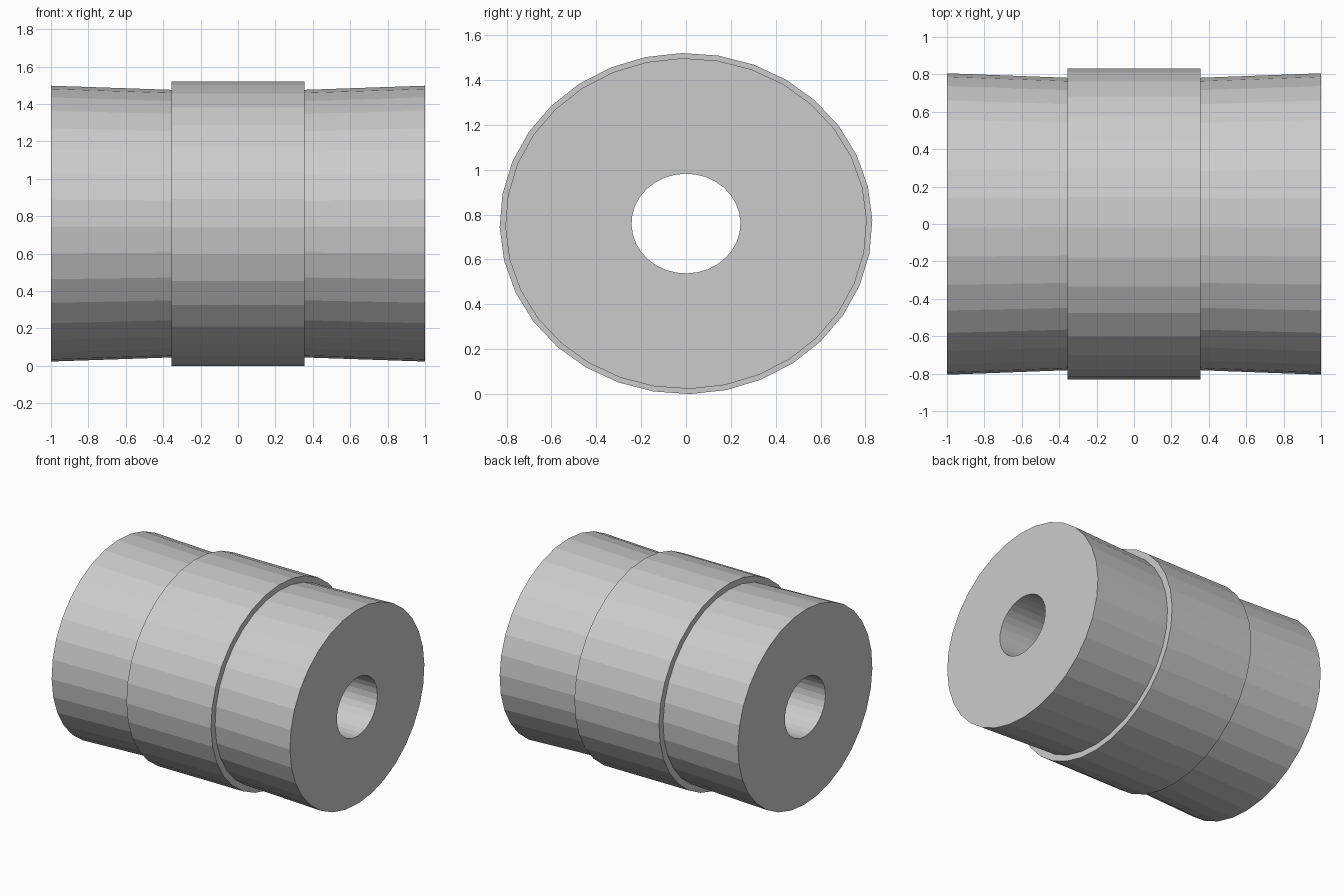
import bpy, bmesh
from math import sin, cos, pi

if "Cube" in bpy.data.objects:
    bpy.data.objects.remove(bpy.data.objects["Cube"])

SIDES, PHASE = 32, 0.022      # slight twist of the facets about the axis
SQUASH, CENTRE_Z = 0.915, 0.76

# Closed (x, radius) section: bore, flared ends, raised middle band
profile = [(-1, 0.243), (-1, 0.806), (-0.355, 0.782), (-0.355, 0.831),
           (0.355, 0.831), (0.355, 0.782), (1, 0.806), (1, 0.243)]


def lathe_x(name, section):
    """Sweep a closed section around the x axis with flat facets."""
    bm = bmesh.new()
    rings = []
    for i in range(SIDES):
        a = 2 * pi * i / SIDES + PHASE
        rings.append([bm.verts.new((x, r * cos(a), CENTRE_Z + SQUASH * r * sin(a)))
                      for x, r in section])
    n = len(section)
    for i in range(SIDES):
        p, q = rings[i], rings[(i + 1) % SIDES]
        for j in range(n):
            k = (j + 1) % n
            bm.faces.new((p[j], p[k], q[k], q[j]))
    bmesh.ops.recalc_face_normals(bm, faces=bm.faces)
    mesh = bpy.data.meshes.new(name)
    bm.to_mesh(mesh)
    bm.free()
    obj = bpy.data.objects.new(name, mesh)
    bpy.context.collection.objects.link(obj)
    return obj


# Bead body with bore and central band
lathe_x("banded_bead", profile)
